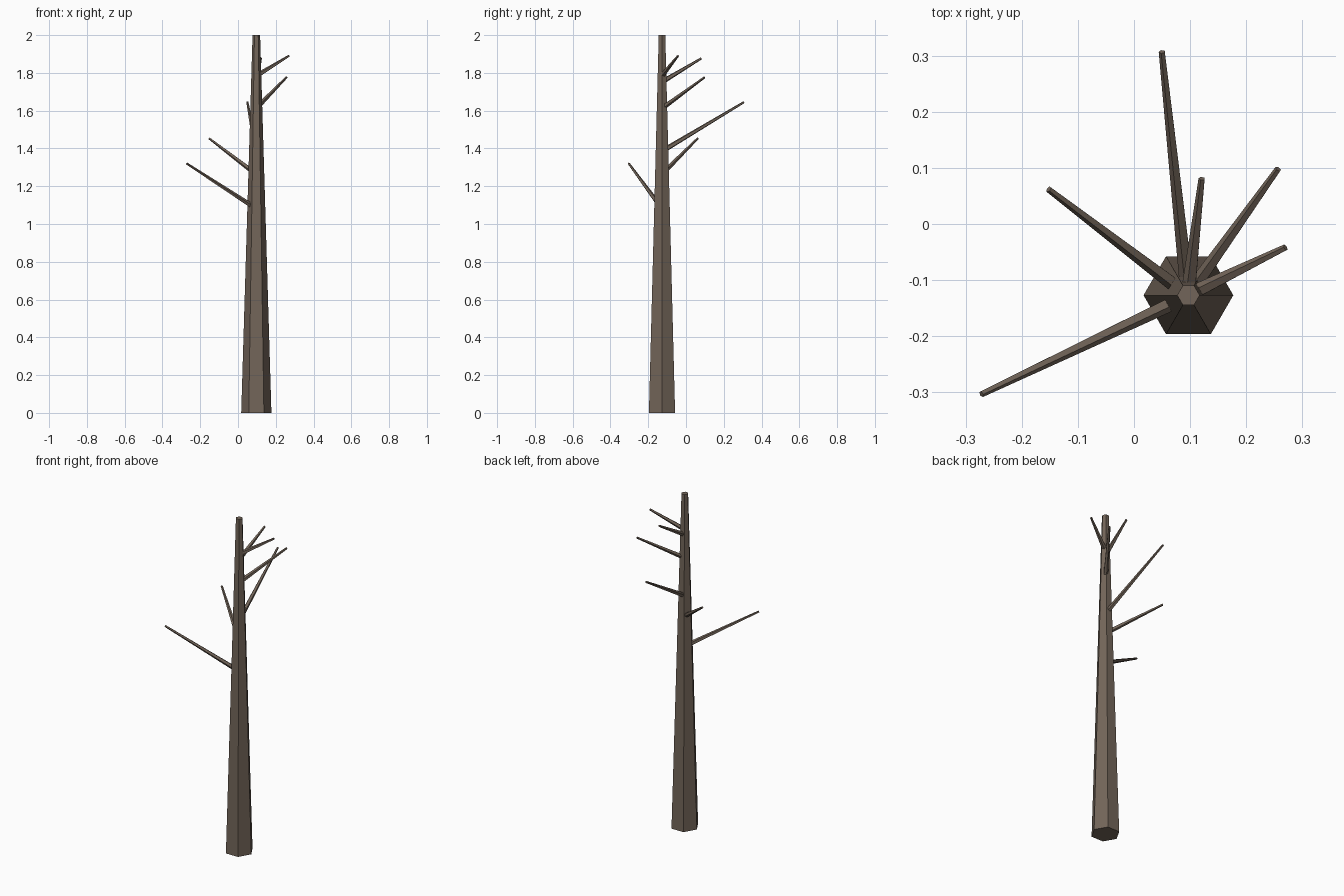
import bpy, bmesh, math
from mathutils import Vector

if "Cube" in bpy.data.objects:
    bpy.data.objects.remove(bpy.data.objects["Cube"])

bark = bpy.data.materials.new("grey_brown_bark")
bark.diffuse_color = (0.17, 0.13, 0.10, 1)
bark.use_nodes = True
bark.node_tree.nodes["Principled BSDF"].inputs["Base Color"].default_value = bark.diffuse_color


def tapered_limb(name, base, tip, r_base, r_tip, sides):
    """Flat-shaded capped cone from base to tip."""
    base, tip = Vector(base), Vector(tip)
    axis = tip - base
    # frame: 'side' is horizontal, 'up' completes it
    side = Vector((0, 0, 1)).cross(axis)
    side = side.normalized() if side.length > 1e-6 else Vector((1, 0, 0))
    up = axis.normalized().cross(side)
    bm = bmesh.new()
    rings = []
    for centre, r in ((base, r_base), (tip, r_tip)):
        rings.append([bm.verts.new(centre + r * (math.cos(a) * side + math.sin(a) * up))
                      for a in (2 * math.pi * i / sides for i in range(sides))])
    low, high = rings
    for i in range(sides):
        j = (i + 1) % sides
        bm.faces.new((low[i], low[j], high[j], high[i]))
    bm.faces.new(low[::-1])
    bm.faces.new(high)
    mesh = bpy.data.meshes.new(name)
    bm.to_mesh(mesh)
    bm.free()
    mesh.materials.append(bark)
    obj = bpy.data.objects.new(name, mesh)
    bpy.context.collection.objects.link(obj)


# Hexagonal trunk
X, Y = 0.097, -0.127
tapered_limb("trunk", (X, Y, 0), (X, Y, 2), 0.08, 0.02, 6)

# Branches: height on the trunk axis, then the tip position
branches = [
    (1.08, (-0.272, -0.303, 1.32)),
    (1.264, (-0.152, 0.062, 1.453)),
    (1.385, (0.05, 0.307, 1.645)),
    (1.613, (0.257, 0.098, 1.777)),
    (1.752, (0.121, 0.081, 1.877)),
    (1.783, (0.27, -0.042, 1.89)),
]
for n, (z, tip) in enumerate(branches, 1):
    tapered_limb(f"branch_{n}", (X, Y, z), tip, 0.014, 0.006, 5)
